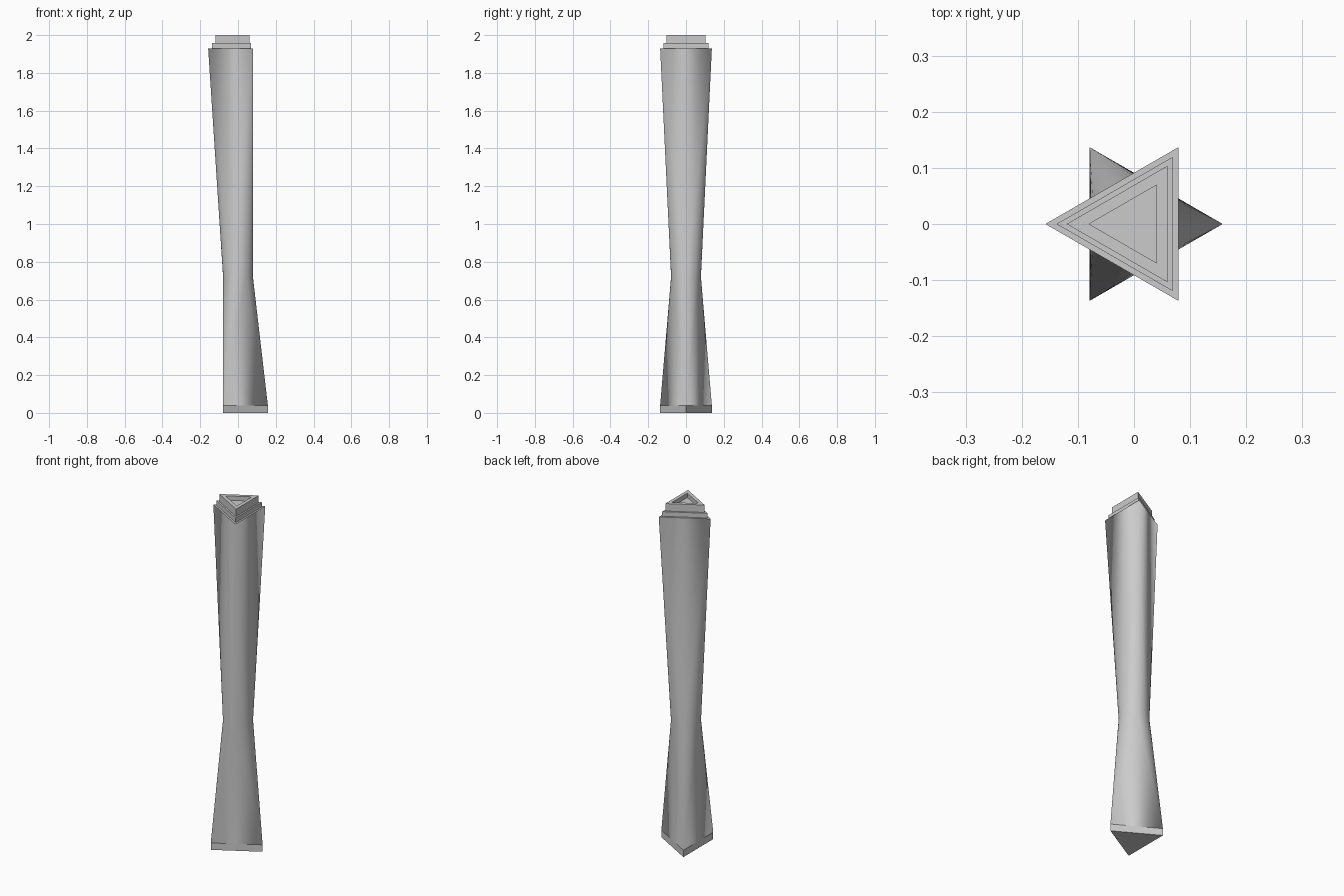
import bpy, bmesh, math

if "Cube" in bpy.data.objects:
    bpy.data.objects.remove(bpy.data.objects["Cube"])

R = 0.158          # corner radius of the large triangles
WAIST = R / 2      # waist circle is the inscribed circle
N = 48             # waist segments


def tri(radius, z, turn):
    return [(radius * math.cos(turn + k * math.tau / 3),
             radius * math.sin(turn + k * math.tau / 3), z) for k in range(3)]


def finish(name, bm, smooth=False):
    bmesh.ops.recalc_face_normals(bm, faces=bm.faces)
    mesh = bpy.data.meshes.new(name)
    bm.to_mesh(mesh)
    bm.free()
    ob = bpy.data.objects.new(name, mesh)
    bpy.context.collection.objects.link(ob)
    if smooth:
        bpy.context.view_layer.objects.active = ob
        ob.select_set(True)
        bpy.ops.object.shade_smooth_by_angle(angle=math.radians(30))
        ob.select_set(False)


def triangle_stack(name, levels, turn):
    """Stepped triangular solid from (radius, z) levels, closed at both ends."""
    bm = bmesh.new()
    rings = [[bm.verts.new(p) for p in tri(r, z, turn)] for r, z in levels]
    for a, b in zip(rings, rings[1:]):
        for k in range(3):
            j = (k + 1) % 3
            bm.faces.new((a[k], a[j], b[j], b[k]))
    bm.faces.new(rings[0])
    bm.faces.new(rings[-1])
    finish(name, bm)


def fan_loft(bm, circle, z, turn):
    """Triangle corners fan onto a circle; flat sides touch it at one point."""
    corners = [bm.verts.new(p) for p in tri(R, z, turn)]
    start = round(turn / math.tau * N)
    third = N // 3
    for k, c in enumerate(corners):
        first = start + k * third - third // 2
        for i in range(first, first + third):
            bm.faces.new((c, circle[i % N], circle[(i + 1) % N]))
        bm.faces.new((c, circle[(first + third) % N], corners[(k + 1) % 3]))


# Column: triangle -> round waist -> opposite triangle
bm = bmesh.new()
waist = [bm.verts.new((WAIST * math.cos(i * math.tau / N),
                       WAIST * math.sin(i * math.tau / N), 0.72)) for i in range(N)]
fan_loft(bm, waist, 0.04, 0)
fan_loft(bm, waist, 1.93, math.pi)
finish("column", bm, smooth=True)

# Plinth at the foot
triangle_stack("plinth", [(R, 0), (R, 0.04)], 0)

# Stepped cap with a shallow recess
triangle_stack("cap", [(R, 1.93), (0.138, 1.93), (0.138, 1.957), (0.12, 1.957),
                       (0.12, 2.0), (0.08, 2.0), (0.08, 1.975)], math.pi)
